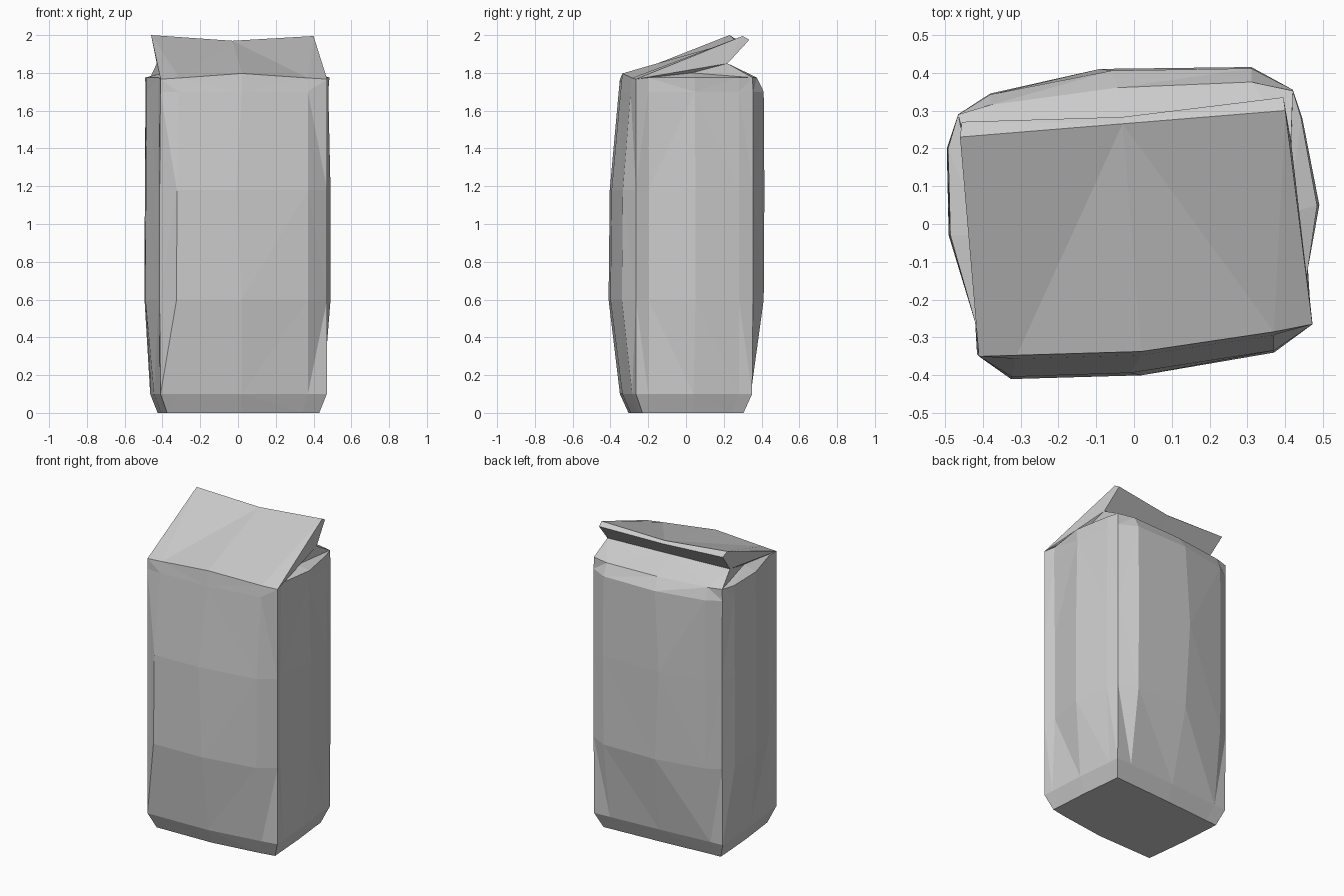
import bpy, bmesh
from mathutils import Vector

if "Cube" in bpy.data.objects:
    bpy.data.objects.remove(bpy.data.objects["Cube"])

# Plan outlines, counter-clockwise from the front-left corner, four points per side
BOX = [(-.41, -.35), (-.31, -.347), (.02, -.337), (.37, -.285),
       (.47, -.265), (.465, -.2), (.45, .04), (.425, .28),
       (.42, .35), (.31, .343), (-.03, .32), (-.38, .29),
       (-.465, .285), (-.46, .2), (-.445, -.03), (-.42, -.26)]
BULGE = [(-.415, -.345), (-.325, -.41), (.02, -.40), (.37, -.34),
         (.472, -.265), (.445, -.2), (.49, .05), (.445, .28),
         (.42, .355), (.31, .415), (-.06, .41), (-.38, .345),
         (-.465, .29), (-.495, .2), (-.49, -.03), (-.42, -.26)]
N = 16

bm = bmesh.new()


def ring(z, weights, scale=(1, 1), shift=0):
    """Blend box and bulged outline, one weight per side (front, right, back, left)."""
    verts = []
    for i in range(N):
        p = Vector(BOX[i]).lerp(Vector(BULGE[i]), weights[i // 4])
        dx = shift if i in (2, 10) else 0
        verts.append(bm.verts.new((p.x * scale[0] + dx, p.y * scale[1], z)))
    return verts


def face(*verts):
    bm.faces.new(verts)


# Crumpled body of the bag
rings = [ring(0, (0, 0, 0, 0), (.915, .87)),
         ring(.1, (0, 0, 0, 0)),
         ring(.6, (1, 1, .95, 1)),
         ring(1.18, (.9, 1, 1, .95), shift=-.03),
         ring(1.7, (.15, .7, .95, .85)),
         ring(1.775, (0, .85, .45, .9))]
top = rings[-1]
for i in (0, 4):
    top[i].co.z = 1.767
for i, z in ((1, 1.773), (2, 1.797), (3, 1.773)):
    top[i].co.z = z
for a, b in zip(rings, rings[1:]):
    for i in range(N):
        j = (i + 1) % N
        face(a[i], a[j], b[j], b[i])
face(*reversed(rings[0]))

# Folded top: flap edge, flap lip and the crease under it, left to right
edge = [bm.verts.new(c) for c in ((-.46, .23, 2), (-.03, .265, 1.97), (.4, .3, 1.995))]
lip = [bm.verts.new(c) for c in ((-.455, .27, 1.975), (-.03, .283, 1.955), (.395, .335, 1.975))]
crease = [bm.verts.new(c) for c in ((-.43, .16, 1.85), (-.02, .19, 1.85), (.415, .22, 1.85))]
face(top[0], top[1], top[2], edge[1], edge[0])
face(top[2], top[3], top[4], edge[2], edge[1])
for a, b in ((edge, lip), (lip, crease)):
    for i in (0, 1):
        face(a[i], a[i + 1], b[i + 1], b[i])
face(crease[1], crease[2], top[8], top[9], top[10])
face(crease[0], crease[1], top[10], top[11], top[12])

# Tucked-in gussets at both ends
tuck_r = bm.verts.new((.41, .03, 1.80))
tuck_l = bm.verts.new((-.40, -.03, 1.80))
for tuck, c, loop in ((tuck_r, 2, [4, 5, 6, 7, 8]), (tuck_l, 0, [0, 15, 14, 13, 12])):
    for i, j in zip(loop, loop[1:]):
        face(tuck, top[i], top[j])
    face(tuck, top[loop[-1]], crease[c])
    face(tuck, crease[c], top[loop[0]])
    face(top[loop[0]], crease[c], edge[c])
    face(crease[c], lip[c], edge[c])

bmesh.ops.recalc_face_normals(bm, faces=bm.faces[:])
bmesh.ops.triangulate(bm, faces=bm.faces[:])
mesh = bpy.data.meshes.new("paper_bag")
bm.to_mesh(mesh)
bm.free()
bag = bpy.data.objects.new("paper_bag", mesh)
bpy.context.collection.objects.link(bag)
